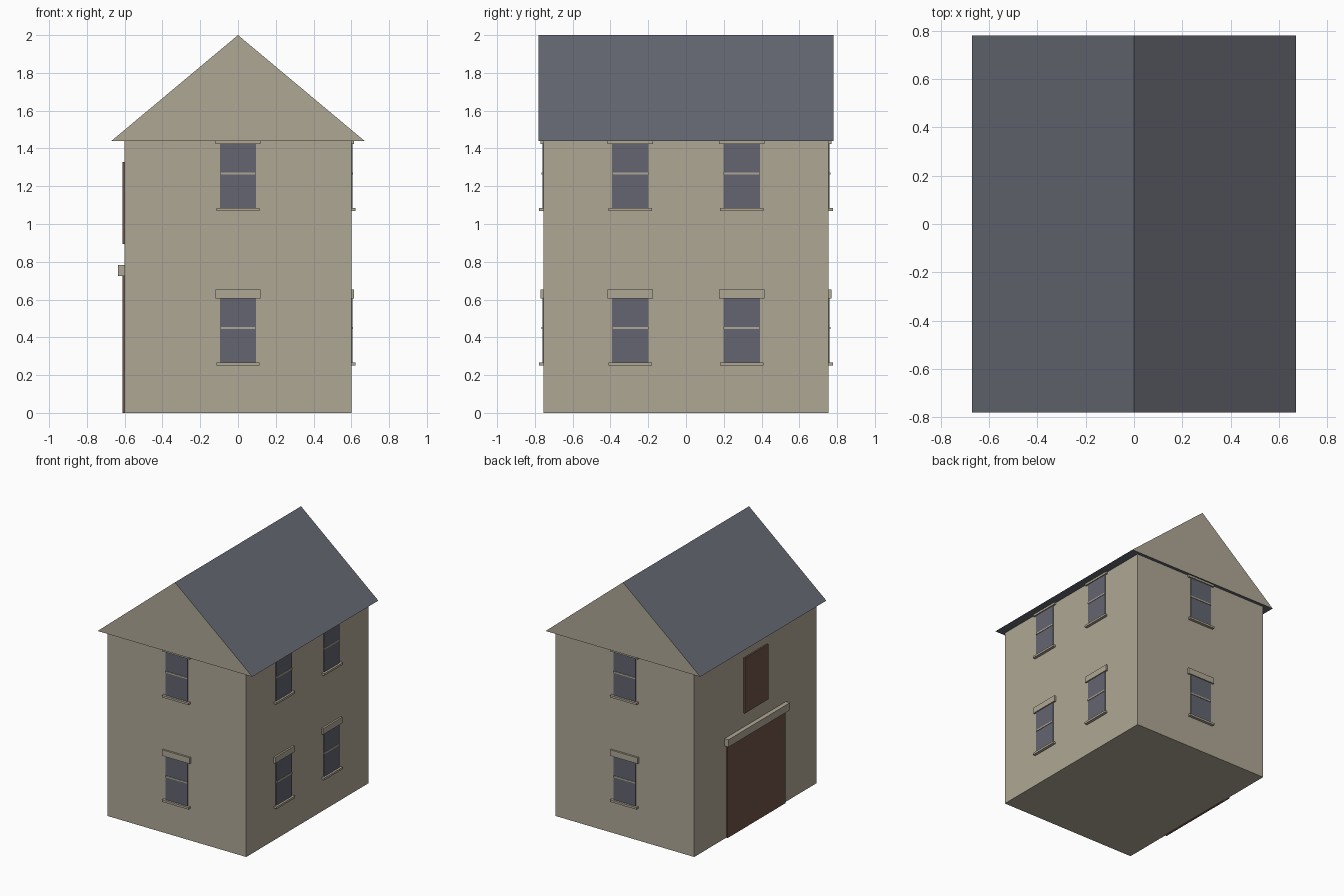
import bpy
import bmesh
from math import pi
from mathutils import Matrix, Vector

default = bpy.data.objects.get("Cube")
if default:
    bpy.data.objects.remove(default, do_unlink=True)


def material(name, r, g, b):
    mat = bpy.data.materials.new(name)
    mat.use_nodes = True
    mat.diffuse_color = (r, g, b, 1)
    mat.node_tree.nodes["Principled BSDF"].inputs["Base Color"].default_value = (r, g, b, 1)
    return mat


STONE = material("pale stone", 0.43, 0.39, 0.30)
SLATE = material("roof slate", 0.13, 0.14, 0.17)
GLASS = material("grey glass", 0.125, 0.13, 0.16)
TIMBER = material("brown timber", 0.16, 0.09, 0.063)


def finish(name, bm, *mats):
    bmesh.ops.recalc_face_normals(bm, faces=bm.faces)
    mesh = bpy.data.meshes.new(name)
    bm.to_mesh(mesh)
    bm.free()
    for mat in mats:
        mesh.materials.append(mat)
    obj = bpy.data.objects.new(name, mesh)
    bpy.context.collection.objects.link(obj)
    return obj


def box(name, low, high, mat, place=Matrix()):
    """Box between two corners, moved by a placement matrix."""
    low, high = Vector(low), Vector(high)
    bm = bmesh.new()
    bmesh.ops.create_cube(bm, size=1)
    bmesh.ops.scale(bm, vec=high - low, verts=bm.verts)
    bmesh.ops.translate(bm, vec=(low + high) / 2, verts=bm.verts)
    bm.transform(place)
    return finish(name, bm, mat)


HALF_X, HALF_Y, EAVES = 0.6, 0.755, 1.44
ROOF_X, ROOF_Y, RIDGE = 0.67, 0.78, 2.0

box("walls", (-HALF_X, -HALF_Y, 0), (HALF_X, HALF_Y, EAVES), STONE)

# Roof prism: stone gable ends, slate slopes and soffit
bm = bmesh.new()
gable = bm.faces.new([bm.verts.new((x, -ROOF_Y, z)) for x, z in
                      ((-ROOF_X, EAVES), (ROOF_X, EAVES), (0, RIDGE))])
swept = bmesh.ops.extrude_face_region(bm, geom=[gable], use_keep_orig=True)
moved = [v for v in swept["geom"] if isinstance(v, bmesh.types.BMVert)]
bmesh.ops.translate(bm, vec=(0, 2 * ROOF_Y, 0), verts=moved)
for face in bm.faces:
    face.material_index = 0 if len(face.verts) == 3 else 1
finish("roof", bm, STONE, SLATE)


def window(name, place, sill):
    """Window facing -y, with its glass standing on the sill top."""
    top = sill + 0.34
    middle = sill + 0.183
    box(name + "_glass", (-0.096, -0.006, sill), (0.096, 0.01, top), GLASS, place)
    box(name + "_rail", (-0.096, -0.01, middle - 0.006), (0.096, 0, middle + 0.006), STONE, place)
    box(name + "_sill", (-0.115, -0.022, sill - 0.016), (0.115, 0.01, sill), STONE, place)
    box(name + "_lintel", (-0.12, -0.014, top), (0.12, 0.01, top + 0.047), STONE, place)


# Window columns: one on each gable wall, two on the left wall
columns = {
    "front_window": Matrix.Translation((0, -HALF_Y, 0)),
    "back_window": Matrix.Translation((0, HALF_Y, 0)) @ Matrix.Rotation(pi, 4, "Z"),
}
for label, y in (("front", -0.295), ("back", 0.295)):
    columns["side_window_" + label] = (Matrix.Translation((HALF_X, y, 0))
                                       @ Matrix.Rotation(pi / 2, 4, "Z"))
for name, place in columns.items():
    window(name + "_lower", place, 0.266)
    window(name + "_upper", place, 1.084)

# Wide ground door, its lintel, and the loft door above
box("barn_door", (-HALF_X - 0.012, -0.358, 0), (-HALF_X + 0.01, 0.358, 0.726), TIMBER)
box("barn_door_lintel", (-HALF_X - 0.034, -0.38, 0.726), (-HALF_X + 0.01, 0.38, 0.784), STONE)
box("loft_door", (-HALF_X - 0.012, -0.147, 0.895), (-HALF_X + 0.01, 0.147, 1.327), TIMBER)
